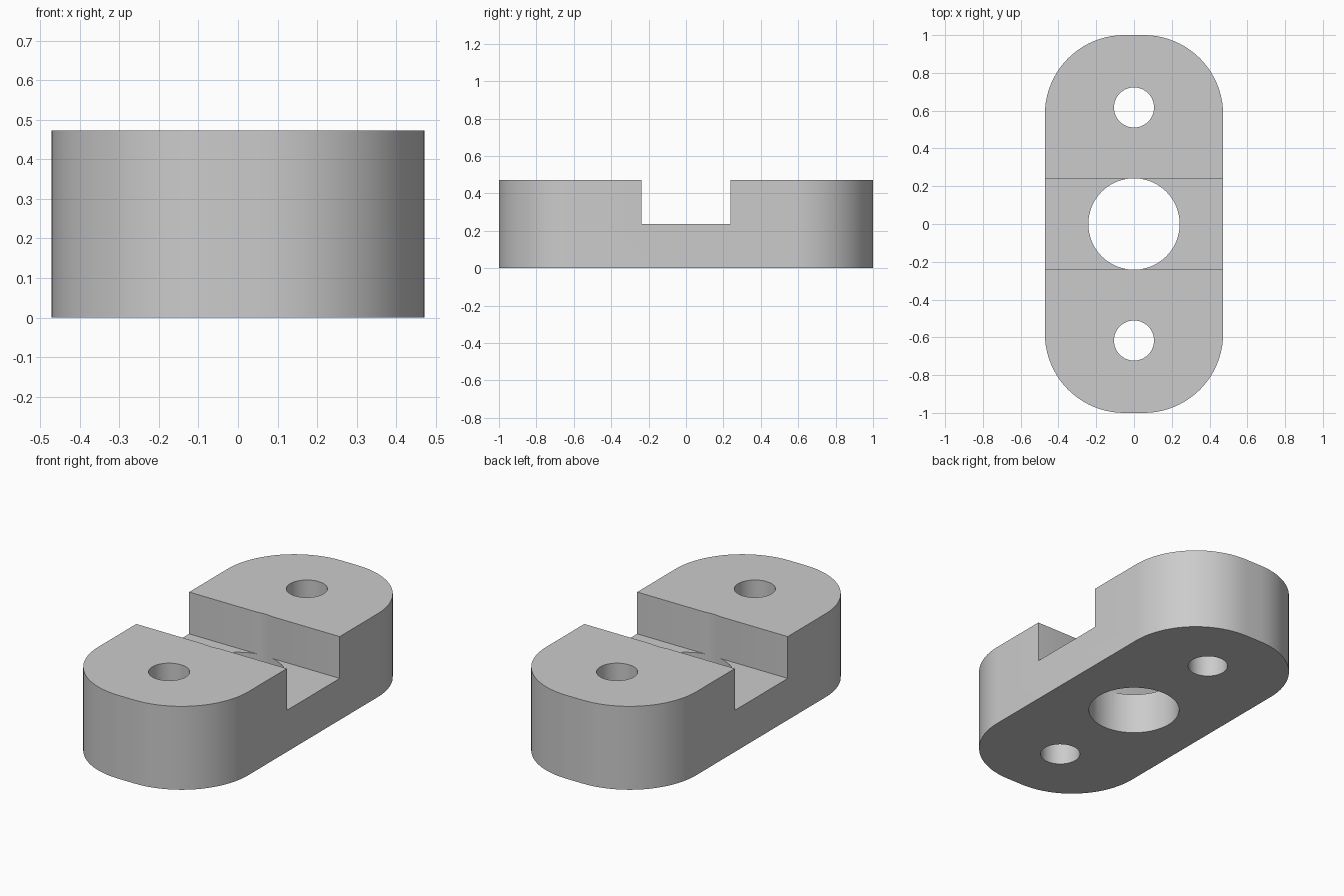
import bpy, bmesh, math
from mathutils import Matrix

cube = bpy.data.objects.get("Cube")
if cube:
    bpy.data.objects.remove(cube, do_unlink=True)

HALF_W, HALF_L, HEIGHT = 0.472, 1.0, 0.473
CORNER = 0.42
SLOT_HALF, SLOT_FLOOR = 0.237, 0.236
HOLE_Y, HOLE_R, BORE_R = 0.617, 0.106, 0.242

grey = bpy.data.materials.new("plain grey")
grey.use_nodes = True
colour = (0.6, 0.6, 0.6, 1)
grey.diffuse_color = colour
grey.node_tree.nodes["Principled BSDF"].inputs["Base Color"].default_value = colour


def make_object(name, bm):
    mesh = bpy.data.meshes.new(name)
    bmesh.ops.recalc_face_normals(bm, faces=bm.faces)
    bm.to_mesh(mesh)
    bm.free()
    mesh.materials.append(grey)
    obj = bpy.data.objects.new(name, mesh)
    bpy.context.collection.objects.link(obj)
    return obj


def rounded_block(name, steps=20):
    # Rounded rectangle outline, extruded upward
    bm = bmesh.new()
    outline = []
    for quarter, (sx, sy) in enumerate([(1, 1), (-1, 1), (-1, -1), (1, -1)]):
        for i in range(steps + 1):
            a = (quarter + i / steps) * math.pi / 2
            x = sx * (HALF_W - CORNER) + CORNER * math.cos(a)
            y = sy * (HALF_L - CORNER) + CORNER * math.sin(a)
            outline.append(bm.verts.new((x, y, 0)))
    base = bm.faces.new(outline)
    top = bmesh.ops.extrude_face_region(bm, geom=[base])["geom"]
    verts = [v for v in top if isinstance(v, bmesh.types.BMVert)]
    bmesh.ops.translate(bm, verts=verts, vec=(0, 0, HEIGHT))
    return make_object(name, bm)


def hole_cutter(name, y, radius):
    bm = bmesh.new()
    bmesh.ops.create_cone(bm, cap_ends=True, segments=64, radius1=radius, radius2=radius,
                          depth=2, matrix=Matrix.Translation((0, y, 0)))
    return make_object(name, bm)


def slot_cutter(name):
    bm = bmesh.new()
    bmesh.ops.create_cube(bm, size=1)
    bmesh.ops.scale(bm, verts=bm.verts, vec=(2, 2 * SLOT_HALF, 1))
    bmesh.ops.translate(bm, verts=bm.verts, vec=(0, 0, SLOT_FLOOR + 0.5))
    return make_object(name, bm)


block = rounded_block("slotted_block")
cutters = [
    slot_cutter("slot_cutter"),
    hole_cutter("bore_cutter", 0, BORE_R),
    hole_cutter("front_hole_cutter", -HOLE_Y, HOLE_R),
    hole_cutter("back_hole_cutter", HOLE_Y, HOLE_R),
]

# Cut the cross slot, centre bore and bolt holes
bpy.ops.object.select_all(action="DESELECT")
bpy.context.view_layer.objects.active = block
block.select_set(True)
for cutter in cutters:
    cutter.hide_render = True
    mod = block.modifiers.new(cutter.name, "BOOLEAN")
    mod.operation = "DIFFERENCE"
    mod.solver = "EXACT"
    mod.object = cutter
    bpy.ops.object.modifier_apply(modifier=mod.name)
    bpy.data.objects.remove(cutter, do_unlink=True)

bpy.ops.object.shade_smooth_by_angle(angle=math.radians(30))
